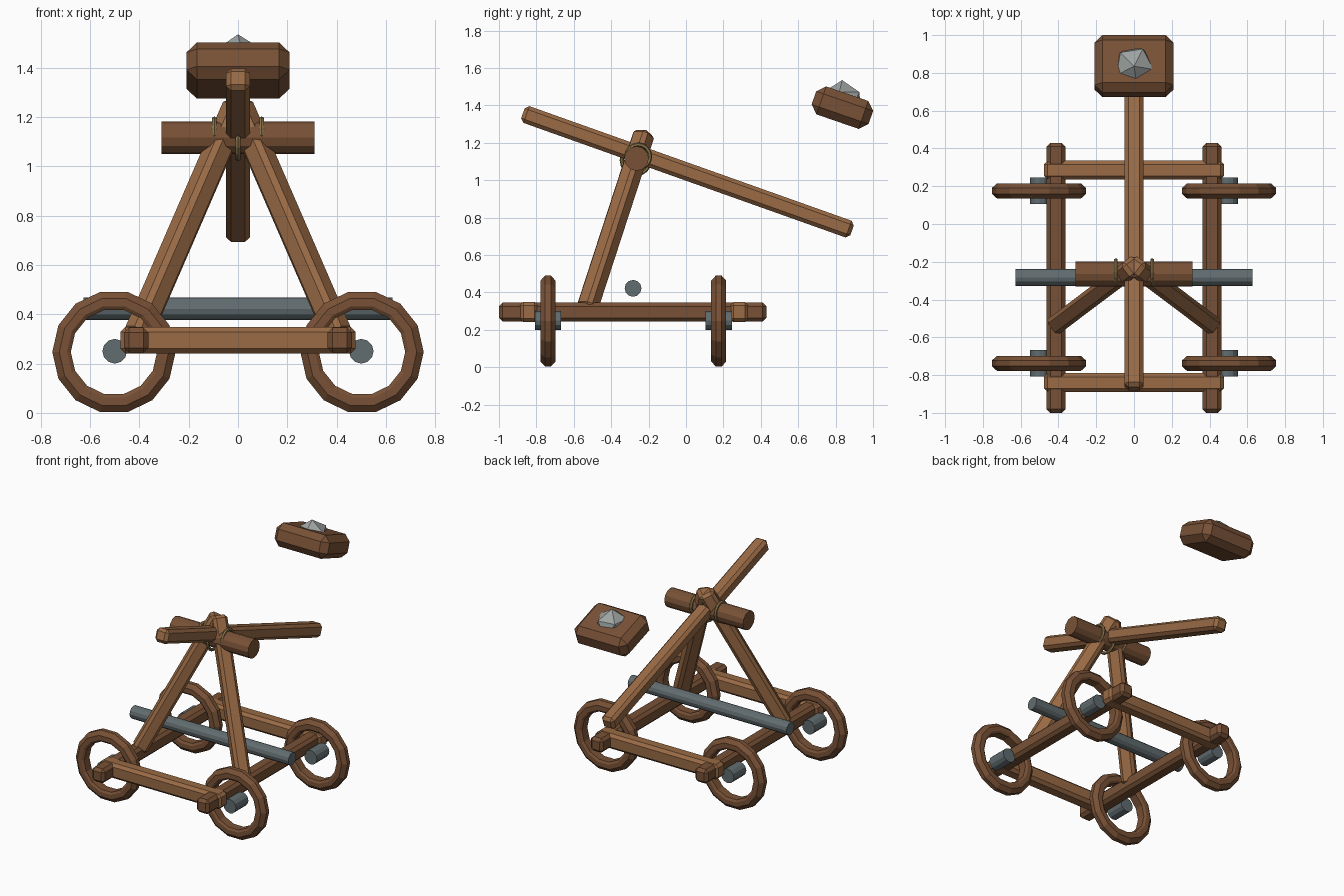
import bpy, bmesh
from math import pi, cos, sin, radians
from mathutils import Vector, Matrix

if "Cube" in bpy.data.objects:
    bpy.data.objects.remove(bpy.data.objects["Cube"])


def material(name, r, g, b):
    m = bpy.data.materials.new(name)
    m.diffuse_color = (r, g, b, 1)
    m.use_nodes = True
    m.node_tree.nodes["Principled BSDF"].inputs["Base Color"].default_value = m.diffuse_color
    return m


LIGHT = material("light_wood", 0.32, 0.145, 0.06)
DARK = material("dark_wood", 0.19, 0.083, 0.037)
IRON = material("iron", 0.12, 0.15, 0.16)
STONE = material("stone", 0.34, 0.37, 0.36)
ROPE = material("rope", 0.26, 0.18, 0.07)


def finish(bm, name, mat, matrix=Matrix()):
    bmesh.ops.recalc_face_normals(bm, faces=bm.faces)
    me = bpy.data.meshes.new(name)
    bm.to_mesh(me)
    bm.free()
    me.transform(matrix)
    me.materials.append(mat)
    ob = bpy.data.objects.new(name, me)
    bpy.context.collection.objects.link(ob)
    return ob


def along(a, b):
    """Matrix at the midpoint of a-b with local z running along it."""
    a, b = Vector(a), Vector(b)
    rot = (b - a).to_track_quat('Z', 'Y').to_matrix().to_4x4()
    return Matrix.Translation((a + b) / 2) @ rot, (b - a).length


def block(name, size, bevel, mat, matrix):
    bm = bmesh.new()
    bmesh.ops.create_cube(bm, size=1)
    bmesh.ops.scale(bm, vec=size, verts=bm.verts)
    bmesh.ops.bevel(bm, geom=bm.edges[:], offset=bevel, segments=1,
                    affect='EDGES', profile=0.5)
    return finish(bm, name, mat, matrix)


def beam(name, a, b, w, h, mat):
    m, length = along(a, b)
    return block(name, (w, h, length), 0.02, mat, m)


def rod(name, a, b, r, sides, mat):
    m, length = along(a, b)
    bm = bmesh.new()
    bmesh.ops.create_cone(bm, cap_ends=True, segments=sides,
                          radius1=r, radius2=r, depth=length)
    return finish(bm, name, mat, m)


def ring(name, profile, sides, mat, matrix):
    """Sweep a closed (radius, height) profile around local z."""
    bm = bmesh.new()
    rows = []
    for i in range(sides):
        t = 2 * pi * i / sides
        rows.append([bm.verts.new((r * cos(t), r * sin(t), z)) for r, z in profile])
    n = len(profile)
    for i in range(sides):
        p, q = rows[i], rows[(i + 1) % sides]
        for j in range(n):
            k = (j + 1) % n
            bm.faces.new((p[j], q[j], q[k], p[k]))
    return finish(bm, name, mat, matrix)


# Chassis rails, wheels and hubs
wheel_profile = [(0.175, -0.03), (0.19, -0.04), (0.222, -0.04), (0.25, -0.015),
                 (0.25, 0.015), (0.222, 0.04), (0.19, 0.04), (0.175, 0.03)]
for s, side in ((-1, "left"), (1, "right")):
    beam(f"{side}_rail", (s * 0.413, -1.0, 0.295), (s * 0.413, 0.43, 0.295),
         0.1, 0.102, DARK)
    for y, end in ((-0.738, "front"), (0.175, "back")):
        m = Matrix.Translation((s * 0.503, y, 0.247)) @ Matrix.Rotation(pi / 2, 4, 'X')
        ring(f"{end}_{side}_wheel", wheel_profile, 14, DARK, m)
        rod(f"{end}_{side}_hub", (s * 0.5, y - 0.07, 0.25), (s * 0.5, y + 0.07, 0.25),
            0.05, 12, IRON)
    # A-frame leg
    beam(f"{side}_leg", (s * 0.41, -0.53, 0.31), (0, -0.222, 1.255), 0.1, 0.1, LIGHT)

# Chassis cross beams
for y, end in ((-0.84, "front"), (0.285, "back")):
    beam(f"{end}_cross_beam", (-0.477, y, 0.295), (0.477, y, 0.295), 0.1, 0.108, LIGHT)

# Iron axle bar and wooden pivot bar
rod("axle_bar", (-0.627, -0.283, 0.422), (0.627, -0.283, 0.422), 0.045, 12, IRON)
rod("pivot_bar", (-0.311, -0.265, 1.116), (0.311, -0.265, 1.116), 0.066, 12, DARK)

# Throwing arm
beam("throwing_arm", (0, -0.872, 1.358), (0, 0.888, 0.732), 0.098, 0.095, LIGHT)


# Rope lashings round the pivot bar
def lashing(name, x, y, z, radius):
    profile = [(radius + 0.011 * cos(pi * i / 3), 0.011 * sin(pi * i / 3)) for i in range(6)]
    ring(name, profile, 16, ROPE,
         Matrix.Translation((x, y, z)) @ Matrix.Rotation(pi / 2, 4, 'Y'))


for x, side in ((-0.096, "left"), (0.096, "right")):
    lashing(f"{side}_lashing", x, -0.256, 1.127, 0.064)
lashing("middle_lashing", 0, -0.268, 1.108, 0.076)

# Counterweight block with a rough stone set in it
block("sling_block", (0.418, 0.322, 0.158), 0.042, DARK,
      Matrix.Translation((0, 0.836, 1.388)) @ Matrix.Rotation(radians(-19), 4, 'X'))
bm = bmesh.new()
bmesh.ops.create_icosphere(bm, subdivisions=1, radius=0.115)
finish(bm, "stone", STONE,
       Matrix.Translation((0, 0.835, 1.42)) @ Matrix.Rotation(radians(-9), 4, 'Z'))
